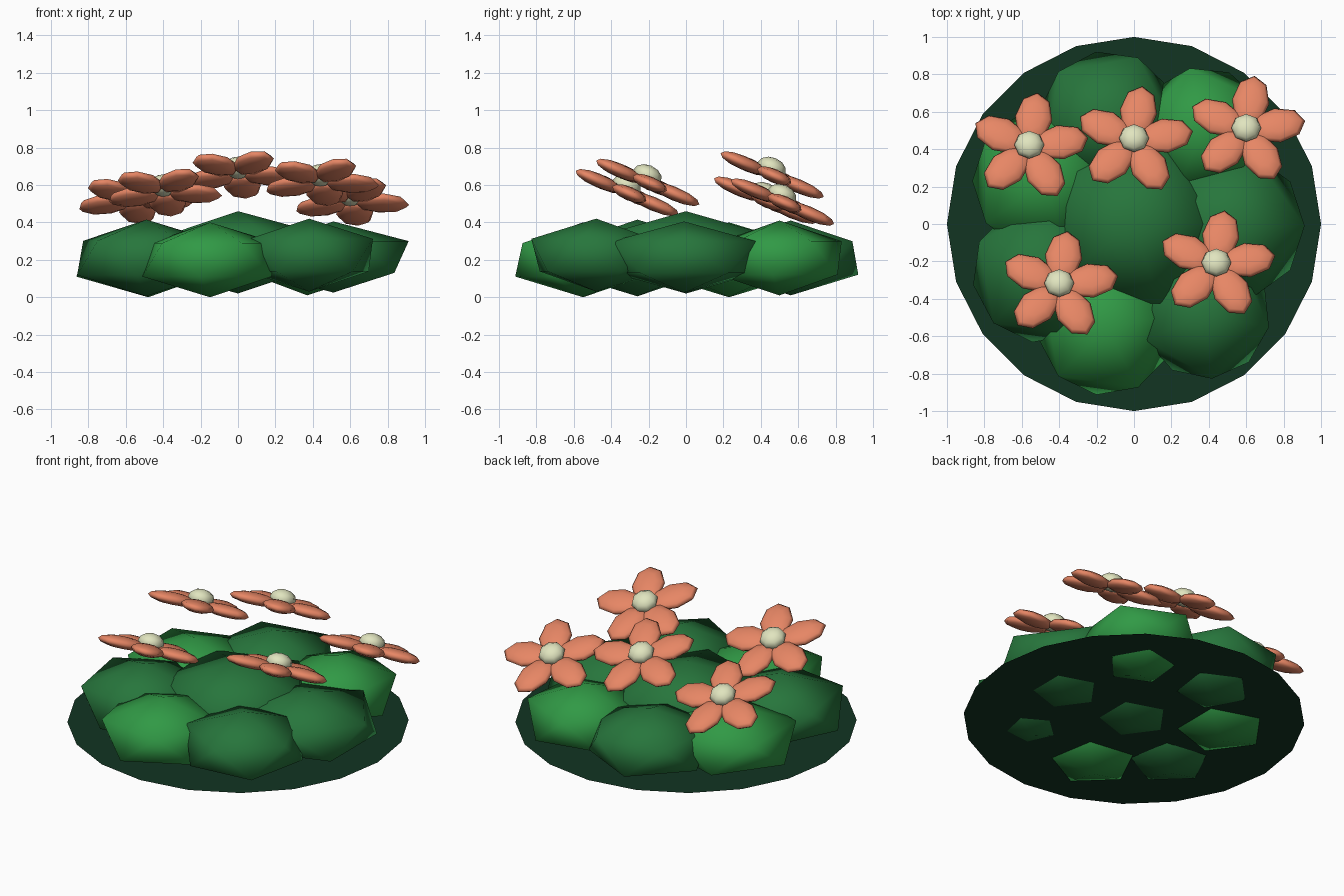
import bpy, bmesh
from math import radians
from mathutils import Matrix, Vector

if "Cube" in bpy.data.objects:
    bpy.data.objects.remove(bpy.data.objects["Cube"])


def material(name, rgb):
    m = bpy.data.materials.new(name)
    m.diffuse_color = (*rgb, 1)
    m.use_nodes = True
    m.node_tree.nodes["Principled BSDF"].inputs["Base Color"].default_value = m.diffuse_color
    return m


SOIL = material("dark_green", (0.006, 0.035, 0.016))
LEAF = material("leaf_green", (0.02, 0.18, 0.045))
LIGHT_LEAF = material("light_leaf_green", (0.03, 0.32, 0.06))
PETAL = material("coral", (0.80, 0.24, 0.13))
POLLEN = material("cream", (0.75, 0.78, 0.52))


def make_object(name, bm, mat, smooth=True):
    me = bpy.data.meshes.new(name)
    for f in bm.faces:
        f.smooth = smooth
    bm.to_mesh(me)
    bm.free()
    me.materials.append(mat)
    ob = bpy.data.objects.new(name, me)
    bpy.context.collection.objects.link(ob)
    return ob


def placed(loc, scale, rot=0):
    return (Matrix.Translation(loc) @ Matrix.Rotation(radians(rot), 4, 'Z')
            @ Matrix.Diagonal((*scale, 1)))


# Flat base disc
bm = bmesh.new()
bmesh.ops.create_circle(bm, cap_ends=True, segments=20, radius=1,
                        matrix=Matrix.Translation((0, 0, 0.075)))
make_object("base_disc", bm, SOIL, False)

# Leaf clumps: x, y, z, radius, half height, turn, colour
clumps = [
    (0.00, 0.00, 0.24, 0.50, 0.22, 0, LEAF),
    (0.51, -0.01, 0.215, 0.45, 0.19, 0, LEAF),
    (0.37, 0.50, 0.21, 0.38, 0.20, 30, LIGHT_LEAF),
    (-0.14, 0.56, 0.21, 0.41, 0.20, -80, LEAF),
    (-0.48, 0.23, 0.20, 0.43, 0.20, 0, LIGHT_LEAF),
    (-0.49, -0.26, 0.21, 0.42, 0.205, 10, LEAF),
    (-0.15, -0.55, 0.20, 0.41, 0.20, 82, LIGHT_LEAF),
    (0.38, -0.48, 0.225, 0.39, 0.195, 60, LEAF),
]
for i, (x, y, z, r, h, turn, mat) in enumerate(clumps):
    bm = bmesh.new()
    bmesh.ops.create_icosphere(bm, subdivisions=1, radius=1,
                               matrix=placed((x, y, z), (r, r, h), turn))
    make_object(f"leaf_clump_{i}", bm, mat)

# Flowers: five petals and a domed centre, all tilted towards the back
TILT = Matrix.Rotation(radians(-23), 4, 'X')
flowers = [(-0.40, -0.33, 0.565), (0.00, 0.445, 0.66), (-0.56, 0.41, 0.525),
           (0.44, -0.22, 0.62), (0.60, 0.50, 0.515)]
for i, pos in enumerate(flowers):
    frame = Matrix.Translation(pos) @ TILT
    bm = bmesh.new()
    for k in range(5):
        spin = Matrix.Rotation(radians(10 + 72 * k), 4, 'Z')
        bmesh.ops.create_uvsphere(
            bm, u_segments=8, v_segments=6, radius=1,
            matrix=frame @ spin @ placed((0.17, 0, 0), (0.15, 0.10, 0.037)))
    make_object(f"petals_{i}", bm, PETAL)
    bm = bmesh.new()
    bmesh.ops.create_uvsphere(bm, u_segments=8, v_segments=6, radius=1,
                              matrix=frame @ placed((0, 0, 0.035), (0.08, 0.08, 0.055)))
    make_object(f"flower_centre_{i}", bm, POLLEN)
